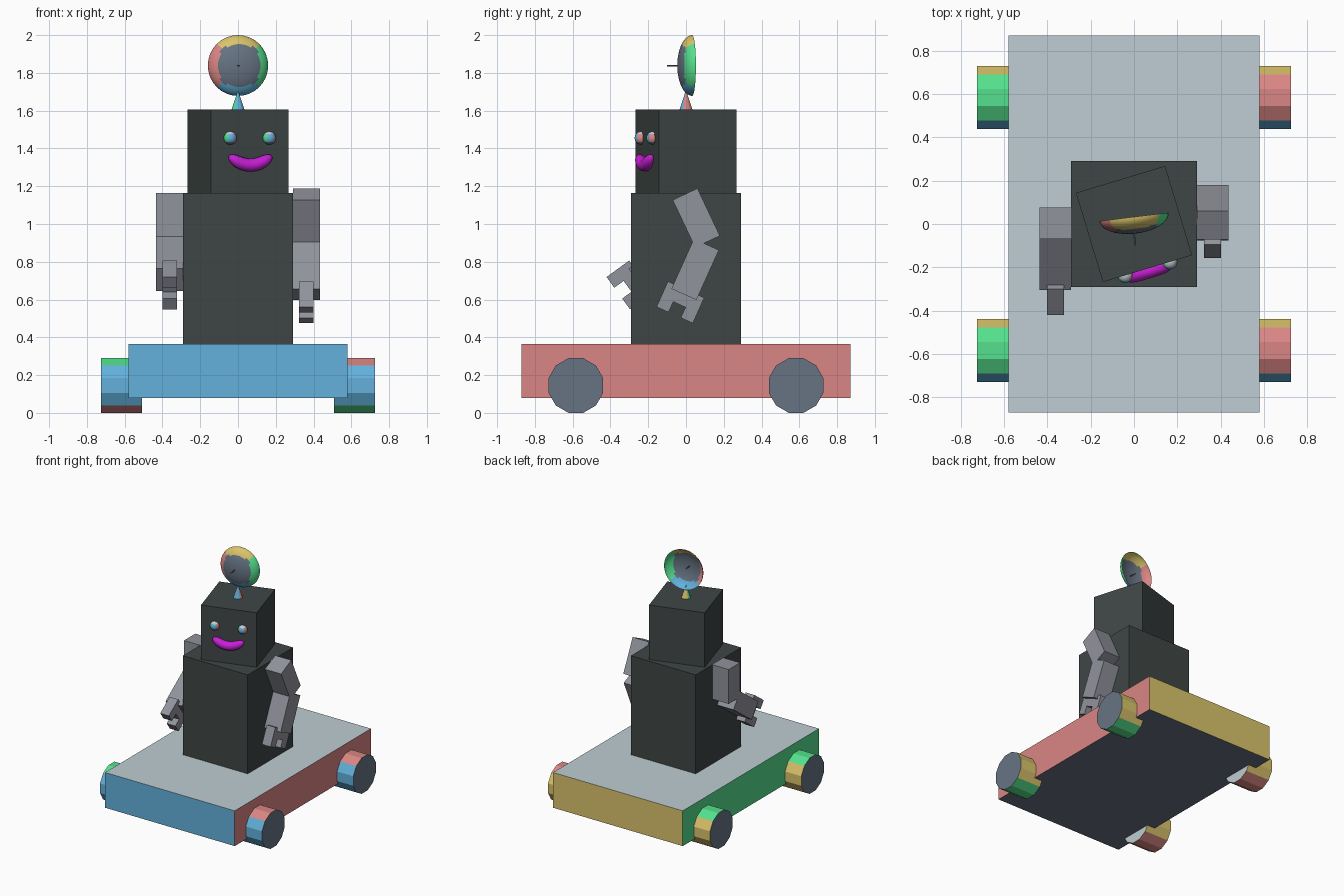
import bpy, bmesh
from math import radians, sin, cos, pi, sqrt
from mathutils import Vector, Matrix

cube = bpy.data.objects.get("Cube")
if cube:
    bpy.data.objects.remove(cube)


def material(name, hex_code):
    def linear(c):
        return c / 12.92 if c <= 0.04045 else ((c + 0.055) / 1.055) ** 2.4
    rgb = [linear(b / 255) for b in bytes.fromhex(hex_code)]
    m = bpy.data.materials.new(name)
    m.use_nodes = True
    m.diffuse_color = (*rgb, 1)
    m.node_tree.nodes["Principled BSDF"].inputs["Base Color"].default_value = (*rgb, 1)
    return m


red = material("salmon red", "D98683")
green = material("mint green", "55E08D")
blue = material("sky blue", "63B1DC")
yellow = material("sand yellow", "DAC46B")
pale = material("pale grey", "BFCDD3")
slate = material("slate grey", "677484")
dark = material("charcoal", "3F4645")
grey = material("arm grey", "91939C")
magenta = material("magenta", "C81FD6")

# One colour for each local direction a face points to
SIDES = [(red, (1, 0, 0)), (green, (-1, 0, 0)), (yellow, (0, 1, 0)),
         (blue, (0, -1, 0)), (pale, (0, 0, 1)), (slate, (0, 0, -1))]


def paint_by_direction(bm):
    bm.normal_update()
    for f in bm.faces:
        f.material_index = max(range(len(SIDES)), key=lambda i: f.normal.dot(SIDES[i][1]))


def finish(name, bm, loc, rot=(0, 0, 0), mat=None, smooth=False):
    """Turn a bmesh into an object; without a material it is painted by direction."""
    mesh = bpy.data.meshes.new(name)
    bm.to_mesh(mesh)
    bm.free()
    for m in ([mat] if mat else [s[0] for s in SIDES]):
        mesh.materials.append(m)
    for p in mesh.polygons:
        p.use_smooth = smooth
    obj = bpy.data.objects.new(name, mesh)
    obj.location = loc
    obj.rotation_euler = rot
    bpy.context.collection.objects.link(obj)
    return obj


def box(name, size, loc, rot=(0, 0, 0), mat=None):
    bm = bmesh.new()
    bmesh.ops.create_cube(bm, size=1)
    bmesh.ops.scale(bm, vec=size, verts=bm.verts)
    if not mat:
        paint_by_direction(bm)
    return finish(name, bm, loc, rot, mat)


def cone(name, sides, r1, r2, depth, loc, rot=(0, 0, 0), mat=None, turn=0):
    bm = bmesh.new()
    bmesh.ops.create_cone(bm, cap_ends=True, segments=sides, radius1=r1, radius2=r2, depth=depth)
    bmesh.ops.rotate(bm, verts=bm.verts, matrix=Matrix.Rotation(turn, 3, 'Z'))
    if not mat:
        paint_by_direction(bm)
    return finish(name, bm, loc, rot, mat)


# Platform and wheels
box("platform", (1.16, 1.74, 0.285), (0, 0, 0.2225))
for side, sname in ((1, "left"), (-1, "right")):
    for end, ename in ((-1, "front"), (1, "back")):
        cone(f"{ename}_{sname}_wheel", 12, 0.15, 0.15, 0.215,
             (side * 0.617, end * 0.583, 0.145), (0, -side * pi / 2, 0), turn=pi / 12)

# Torso and turned head
YAW = radians(16.8)
box("torso", (0.58, 0.58, 0.8), (0, 0, 0.765), mat=dark)
box("head", (0.43, 0.43, 0.44), (0, 0, 1.385), (0, 0, YAW), dark)


def on_head(x, y, z):
    return Matrix.Rotation(YAW, 3, 'Z') @ Vector((x, y, z))


# Eyes
for side, sname in ((1, "left"), (-1, "right")):
    bm = bmesh.new()
    bmesh.ops.create_uvsphere(bm, u_segments=20, v_segments=14, radius=0.035)
    paint_by_direction(bm)
    finish(f"{sname}_eye", bm, on_head(side * 0.108, -0.215, 1.455), (0, 0, YAW), smooth=True)

# Smiling mouth: tapered tube along a parabola
curve = bpy.data.curves.new("mouth", 'CURVE')
curve.dimensions = '3D'
curve.bevel_depth = 0.034
curve.bevel_resolution = 4
steps = 24
spline = curve.splines.new('POLY')
spline.points.add(steps)
for i, p in enumerate(spline.points):
    t = sin(pi / 2 * (2 * i / steps - 1))
    p.co = (0.117 * t, 0, 0.05 * t * t, 1)
    p.radius = max(0.01, sqrt(max(0, 1 - t ** 4)))
spline.use_smooth = True
curve.materials.append(magenta)
mouth = bpy.data.objects.new("mouth", curve)
mouth.location = on_head(0, -0.227, 1.312)
mouth.rotation_euler = (0, 0, YAW)
bpy.context.collection.objects.link(mouth)

# Antenna stand, dish and feed spike
cone("antenna_stand", 16, 0.036, 0, 0.11, (0, 0, 1.655), (0, 0, YAW))
DISH_YAW = radians(7)
bm = bmesh.new()
bmesh.ops.create_uvsphere(bm, u_segments=32, v_segments=24, radius=0.161)
paint_by_direction(bm)
bmesh.ops.delete(bm, geom=[v for v in bm.verts if v.co.z > 0.001], context='VERTS')
bmesh.ops.scale(bm, vec=(1, 1, 0.48), verts=bm.verts)
finish("dish", bm, (0, 0.033, 1.839), (-pi / 2, pi, DISH_YAW), smooth=True)
cone("feed_spike", 8, 0.004, 0.004, 0.11, (0, -0.045, 1.839), (pi / 2, 0, DISH_YAW), slate)


# Arms: each piece hangs from its joint along a direction in the side plane
def hang(name, x, joint, angle, width, depth, length, across=0, along=0):
    tilt = Matrix.Rotation(angle, 3, 'X')
    centre = Vector((x, *joint)) + tilt @ Vector((0, across, -along - length / 2))
    box(name, (width, depth, length), centre, (angle, 0, 0), grey)


def arm(sname, x, shoulder, upper_angle, elbow, fore_angle):
    hang(f"{sname}_upper_arm", x, shoulder, upper_angle, 0.145, 0.145, 0.278)
    hang(f"{sname}_forearm", x, elbow, fore_angle, 0.145, 0.145, 0.29)
    hang(f"{sname}_palm", x, elbow, fore_angle, 0.077, 0.211, 0.087, along=0.262)
    for s, fname in ((1, "upper"), (-1, "lower")):
        hang(f"{sname}_{fname}_finger", x, elbow, fore_angle, 0.077, 0.07, 0.062,
             across=s * 0.0705, along=0.348)


arm("left", 0.3625, (-0.005, 1.158), radians(25.3), (0.108, 0.892), radians(-24.2))
arm("right", -0.3625, (0.003, 1.165), 0, (-0.027, 0.875), radians(-54))
